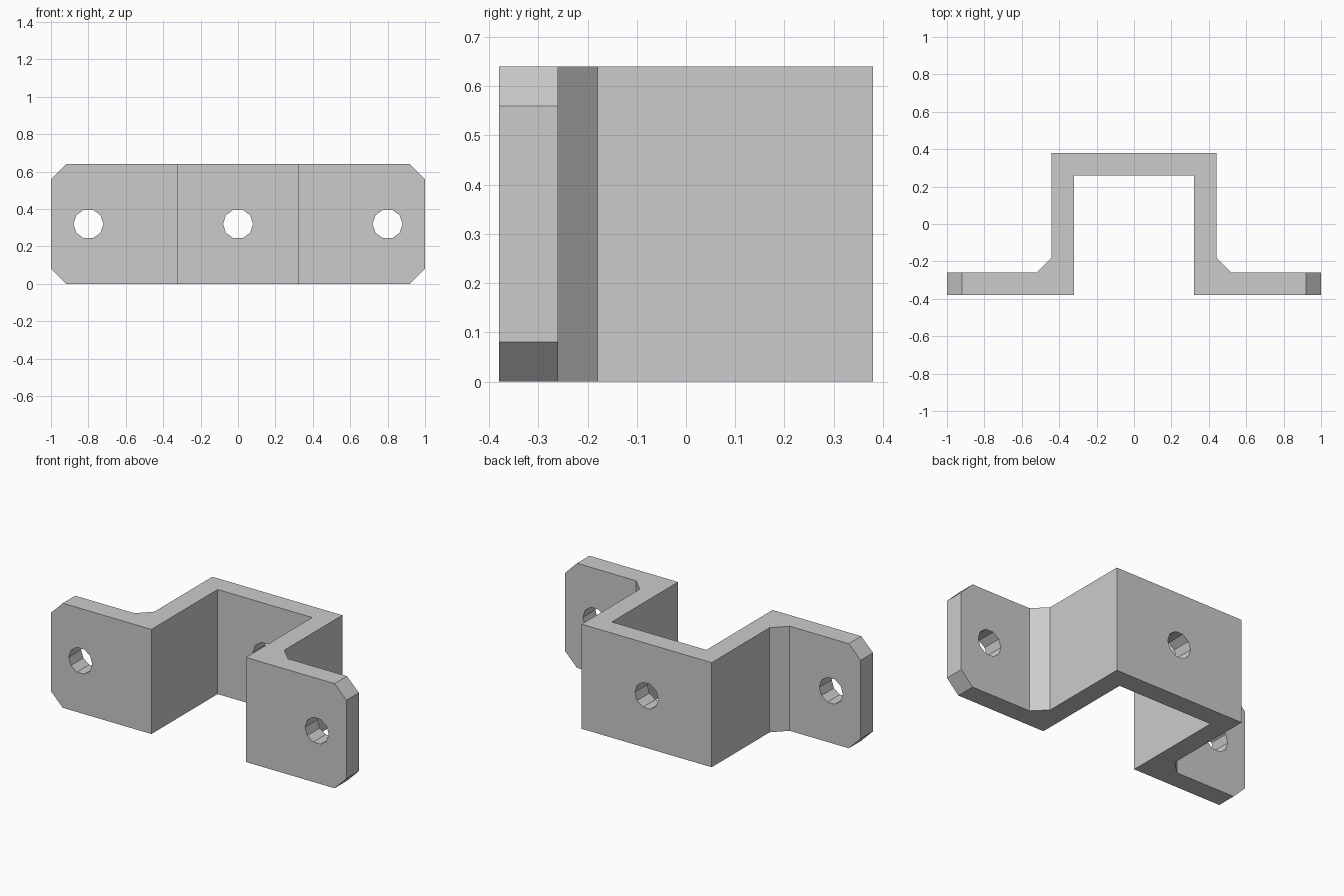
import bpy
import bmesh
from math import pi
from mathutils import Matrix

HEIGHT = 0.64
CHAMFER = 0.08
HOLE_RADIUS = 0.08

default_cube = bpy.data.objects.get("Cube")
if default_cube:
    bpy.data.objects.remove(default_cube, do_unlink=True)

# Single plain grey
grey = bpy.data.materials.new("plain_grey")
grey.use_nodes = True
colour = (0.6, 0.6, 0.6, 1)
grey.diffuse_color = colour
grey.node_tree.nodes["Principled BSDF"].inputs["Base Color"].default_value = colour


def add_object(name, bm):
    bmesh.ops.recalc_face_normals(bm, faces=bm.faces)
    mesh = bpy.data.meshes.new(name)
    bm.to_mesh(mesh)
    bm.free()
    mesh.materials.append(grey)
    obj = bpy.data.objects.new(name, mesh)
    bpy.context.collection.objects.link(obj)
    return obj


# Hat-shaped bracket: half profile mirrored, then extruded upwards
half = [(0.32, 0.26), (0.32, -0.38), (1, -0.38), (1, -0.26),
        (0.52, -0.26), (0.44, -0.18), (0.44, 0.38)]
profile = half + [(-x, y) for x, y in reversed(half)]
bm = bmesh.new()
base = bm.faces.new([bm.verts.new((x, y, 0)) for x, y in profile])
extruded = bmesh.ops.extrude_face_region(bm, geom=[base])["geom"]
bmesh.ops.translate(bm, vec=(0, 0, HEIGHT),
                    verts=[v for v in extruded if isinstance(v, bmesh.types.BMVert)])

# Chamfered outer corners of the two flanges
corners = [e for e in bm.edges
           if all(abs(v.co.x) > 0.99 for v in e.verts)
           and abs(e.verts[0].co.z - e.verts[1].co.z) < 0.01]
bmesh.ops.bevel(bm, geom=corners, offset=CHAMFER, segments=1,
                affect='EDGES', profile=0.5)
bracket = add_object("bracket", bm)

# Bolt holes through both flanges and the back web
bm = bmesh.new()
for x, y in ((-0.8, -0.32), (0, 0.32), (0.8, -0.32)):
    place = (Matrix.Translation((x, y, HEIGHT / 2))
             @ Matrix.Rotation(pi / 2, 4, 'X') @ Matrix.Rotation(pi / 2, 4, 'Z'))
    bmesh.ops.create_cone(bm, cap_ends=True, segments=10, radius1=HOLE_RADIUS,
                          radius2=HOLE_RADIUS, depth=0.3, matrix=place)
cutter = add_object("hole_cutter", bm)
cutter.hide_render = True
cutter.hide_viewport = True
cutter.display_type = 'WIRE'

holes = bracket.modifiers.new("bolt_holes", 'BOOLEAN')
holes.operation = 'DIFFERENCE'
holes.solver = 'EXACT'
holes.object = cutter
